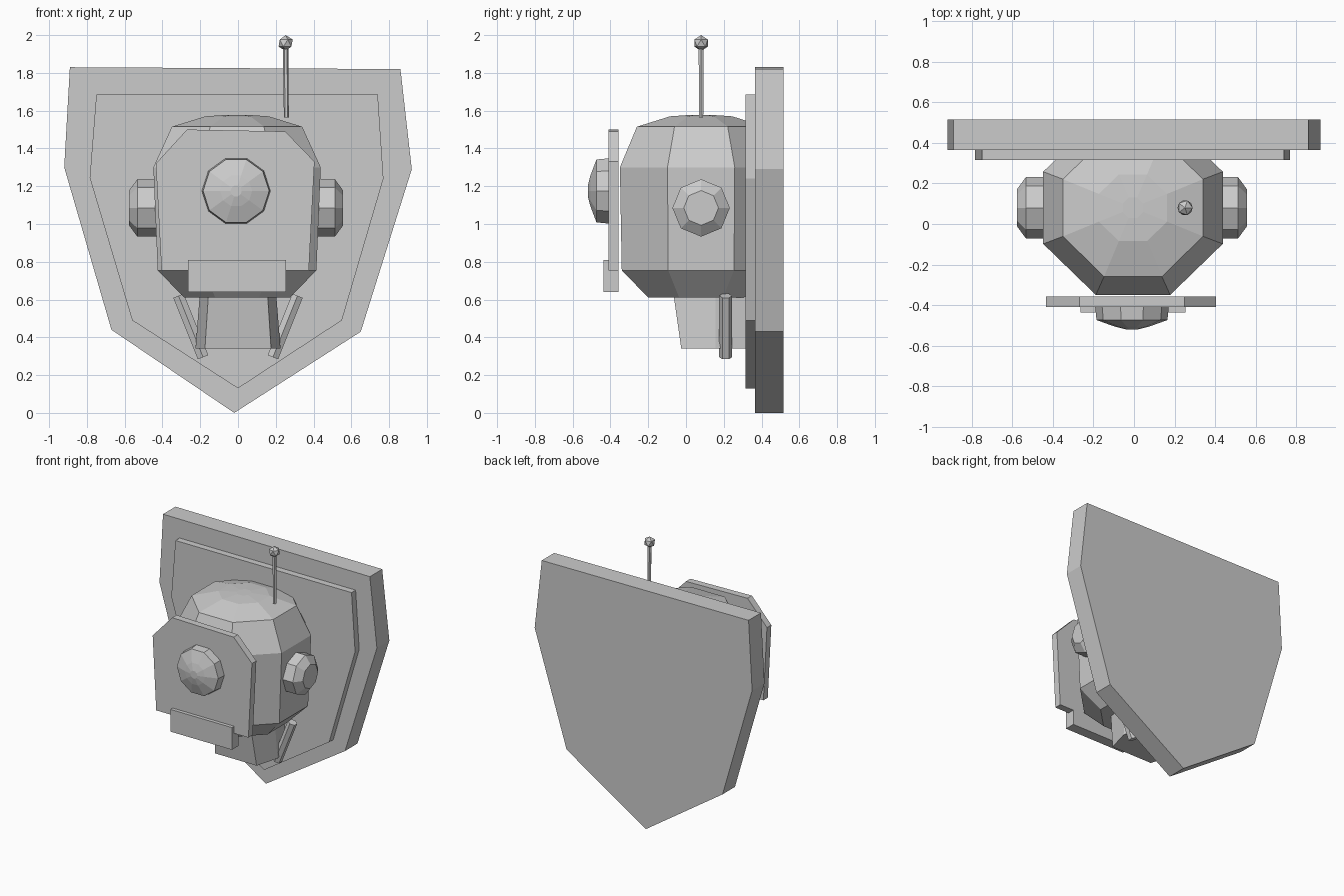
import bpy, bmesh, math
from mathutils import Vector

if "Cube" in bpy.data.objects:
    bpy.data.objects.remove(bpy.data.objects["Cube"])

grey = bpy.data.materials.new("plain_grey")
grey.diffuse_color = (0.6, 0.6, 0.6, 1)
grey.use_nodes = True
grey.node_tree.nodes["Principled BSDF"].inputs["Base Color"].default_value = grey.diffuse_color


def loft(name, rings):
    """Skin a stack of equal-sized point rings and cap both ends."""
    bm = bmesh.new()
    loops = [[bm.verts.new(p) for p in ring] for ring in rings]
    n = len(loops[0])
    for a, b in zip(loops, loops[1:]):
        for i in range(n):
            j = (i + 1) % n
            bm.faces.new((a[i], a[j], b[j], b[i]))
    bm.faces.new(loops[0][::-1])
    bm.faces.new(loops[-1])
    bmesh.ops.recalc_face_normals(bm, faces=bm.faces)
    mesh = bpy.data.meshes.new(name)
    bm.to_mesh(mesh)
    bm.free()
    mesh.materials.append(grey)
    ob = bpy.data.objects.new(name, mesh)
    bpy.context.collection.objects.link(ob)
    return ob


def plate(name, outline, y0, y1):
    """Extrude a front outline (x, z) along y."""
    return loft(name, [[(x, y, z) for x, z in outline] for y in (y0, y1)])


def turned(name, start, end, stations, sides, phase=0.0):
    """Round part along an axis; stations are (fraction, radius)."""
    a, b = Vector(start), Vector(end)
    d = (b - a).normalized()
    u = d.cross(Vector((0, 1, 0)))
    if u.length < 0.01:
        u = Vector((1, 0, 0))
    u.normalize()
    v = d.cross(u)
    rings = []
    for t, r in stations:
        c = a.lerp(b, t)
        angles = [phase + math.tau * i / sides for i in range(sides)]
        rings.append([c + r * (math.cos(q) * u + math.sin(q) * v) for q in angles])
    return loft(name, rings)


# Shield-shaped wall plaque in two layers
plate("plaque_back", [(-0.89, 1.83), (0.86, 1.82), (0.92, 1.29), (0.65, 0.43),
                      (-0.02, 0.0), (-0.67, 0.44), (-0.92, 1.30)], 0.365, 0.515)
plate("plaque_front", [(-0.75, 1.685), (0.74, 1.685), (0.77, 1.24), (0.55, 0.49),
                       (0.0, 0.13), (-0.56, 0.49), (-0.785, 1.245)], 0.315, 0.37)

# Octagonal head: (z, half width, half depth)
head = []
for z, hx, hy in [(0.61, 0.28, 0.28), (0.755, 0.42, 0.42), (1.30, 0.443, 0.43),
                  (1.515, 0.345, 0.34), (1.57, 0.168, 0.165), (1.578, 0.05, 0.05)]:
    k = 1 / math.cos(math.pi / 8)
    angles = [math.pi / 8 + math.tau * i / 8 for i in range(8)]
    head.append([(-0.005 + hx * k * math.cos(q), 0.08 + hy * k * math.sin(q), z)
                 for q in angles])
loft("head", head)

# Face mask, mouth block and single eye
plate("face_mask", [(-0.27, 1.50), (0.25, 1.49), (0.405, 1.33), (0.375, 0.755),
                    (-0.405, 0.755), (-0.435, 1.32)], -0.41, -0.357)
plate("mouth", [(-0.265, 0.64), (0.255, 0.64), (0.255, 0.81), (-0.265, 0.81)],
      -0.437, -0.357)
turned("eye", (-0.01, -0.405, 1.175), (-0.01, -0.52, 1.175),
       [(0, 0.182), (0.60, 0.175), (0.88, 0.085), (1, 0.03)], 10)

# Ears and jaw rods on both sides
for side, s in (("left", -1), ("right", 1)):
    turned(side + "_ear", (-0.01 + s * 0.42, 0.08, 1.085),
           (-0.01 + s * 0.567, 0.08, 1.085), [(0, 0.152), (0.7, 0.152), (1, 0.092)], 8)
    turned(side + "_rod", (s * 0.315, 0.21, 0.62), (s * 0.185, 0.21, 0.295),
           [(0, 0.034), (1, 0.034)], 6, math.pi / 6)

# Flared hexagonal neck: (z, corner half width, side half width, front y)
neck = []
for z, fx, sx, y in [(0.34, 0.175, 0.225, -0.025), (0.62, 0.157, 0.203, -0.065)]:
    neck.append([(-fx, y, z), (fx, y, z), (sx, 0.155, z),
                 (fx, 0.35, z), (-fx, 0.35, z), (-sx, 0.155, z)])
loft("neck", neck)

# Antenna with a faceted tip
turned("antenna_stalk", (0.256, 0.08, 1.565), (0.252, 0.08, 1.95),
       [(0, 0.013), (1, 0.015)], 6)
bpy.ops.mesh.primitive_ico_sphere_add(subdivisions=1, radius=0.042,
                                      location=(0.252, 0.08, 1.958))
tip = bpy.context.object
tip.name = "antenna_tip"
tip.data.materials.append(grey)
